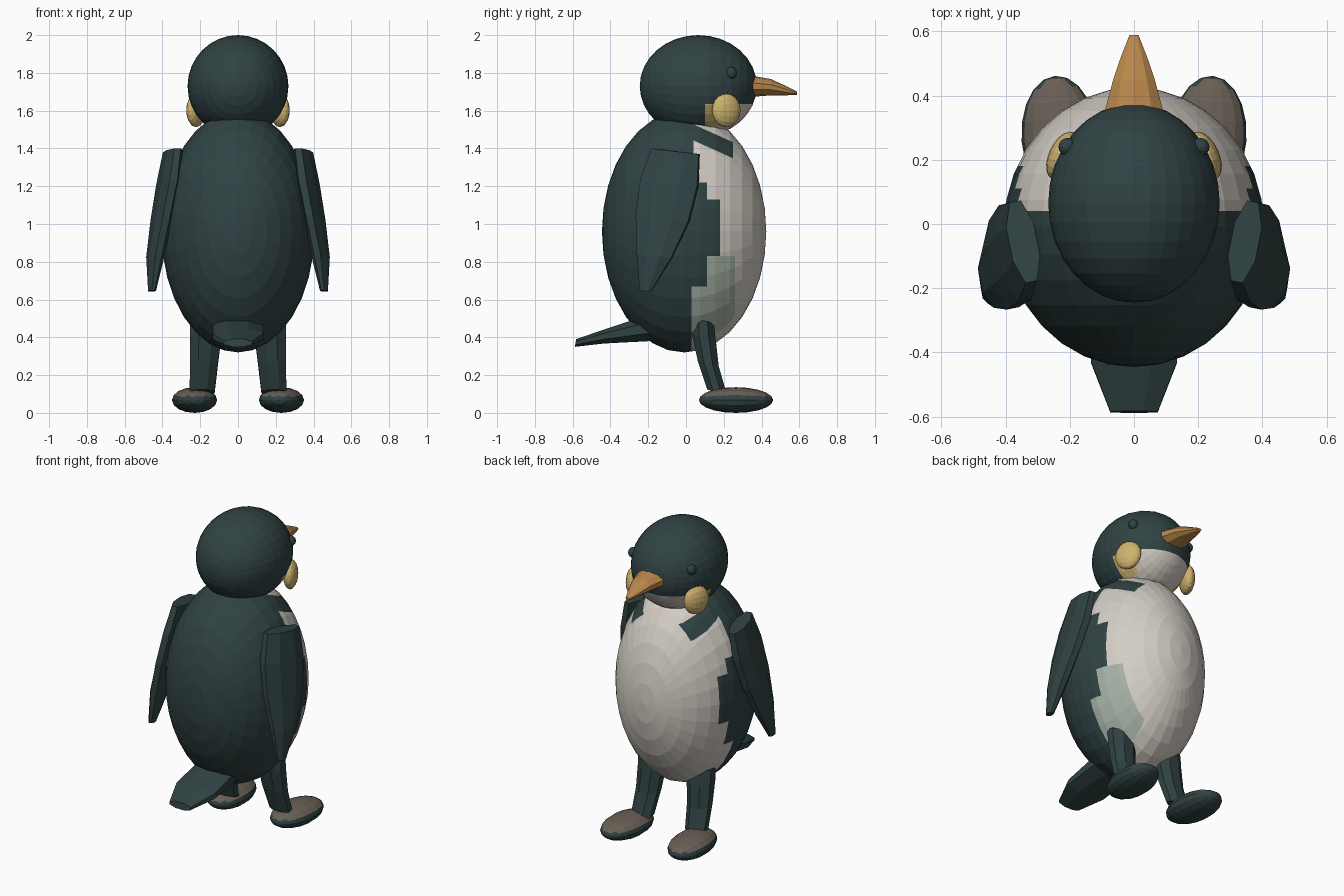
import bpy
import bmesh
import math
from mathutils import Vector, Matrix

old = bpy.data.objects.get("Cube")
if old:
    bpy.data.objects.remove(old, do_unlink=True)


def material(name, rgb):
    m = bpy.data.materials.new(name)
    m.use_nodes = True
    m.diffuse_color = (*rgb, 1)
    m.node_tree.nodes["Principled BSDF"].inputs["Base Color"].default_value = (*rgb, 1)
    return m


DARK = material("dark slate", (0.03, 0.055, 0.056))
WHITE = material("warm white", (0.65, 0.61, 0.55))
GREEN = material("grey green", (0.38, 0.44, 0.38))
YELLOW = material("cheek yellow", (0.62, 0.45, 0.16))
ORANGE = material("beak orange", (0.48, 0.24, 0.07))
BROWN = material("foot brown", (0.14, 0.115, 0.09))


def finish(name, bm, mats, rule=None):
    """Turn a bmesh into an object; rule gives a material index per face centre."""
    bmesh.ops.recalc_face_normals(bm, faces=bm.faces)
    if rule:
        for f in bm.faces:
            f.material_index = rule(f.calc_center_median())
    mesh = bpy.data.meshes.new(name)
    bm.to_mesh(mesh)
    bm.free()
    for m in mats:
        mesh.materials.append(m)
    ob = bpy.data.objects.new(name, mesh)
    bpy.context.collection.objects.link(ob)
    return ob


def ellipsoid(name, centre, radii, mats, segs=32, rings=16, rule=None, cuts=(), turn=None):
    """Sphere with its poles along y, optionally cut by planes for paint edges."""
    bm = bmesh.new()
    bmesh.ops.create_uvsphere(bm, u_segments=segs, v_segments=rings, radius=1)
    shape = Matrix.Diagonal((*radii, 1)) @ Matrix.Rotation(math.pi / 2, 4, 'X')
    if turn:
        shape = turn @ shape
    bmesh.ops.transform(bm, matrix=Matrix.Translation(centre) @ shape, verts=bm.verts)
    for point, normal in cuts:
        bmesh.ops.bisect_plane(bm, geom=bm.verts[:] + bm.edges[:] + bm.faces[:],
                               plane_co=point, plane_no=normal, dist=1e-5)
    return finish(name, bm, mats, rule)


def loft(name, sections, sides, mat, across, deep):
    """Skin rings of (centre, half width, half depth) and cap both ends."""
    bm = bmesh.new()
    across, deep = Vector(across), Vector(deep)
    loops = []
    for centre, w, d in sections:
        ring = []
        for i in range(sides):
            a = math.tau * (i + 0.5) / sides
            ring.append(bm.verts.new(Vector(centre) + across * w * math.cos(a)
                                     + deep * d * math.sin(a)))
        loops.append(ring)
    for low, high in zip(loops, loops[1:]):
        for i in range(sides):
            j = (i + 1) % sides
            bm.faces.new((low[i], low[j], high[j], high[i]))
    bm.faces.new(loops[0])
    bm.faces.new(loops[-1])
    return finish(name, bm, [mat])


def y_cut(y):
    return (0, y, 0), (0, 1, 0)


def z_cut(z):
    return (0, 0, z), (0, 0, 1)


# Stepped paint edge of the chest: (up to this height, white begins at this y)
STEPS = ((0.67, 0.03), (0.83, 0.11), (1.13, 0.18), (1.22, 0.11), (1.70, 0.04))


def body_paint(c):
    start = next(y for z, y in STEPS if c.z < z)
    if c.y < start:
        return 0
    # sloping shoulder band
    height = c.z + 0.45 * c.y
    if 1.46 < height < 1.545 and c.y < 0.25:
        return 0
    # tinted patch on one flank
    if c.x > 0.14 and 0.42 < c.z < 0.83 and c.y < 0.26:
        return 2
    return 1


body_cuts = [y_cut(y) for y in (0.03, 0.04, 0.11, 0.18, 0.25, 0.26)]
body_cuts += [z_cut(z) for z in (0.42, 0.67, 0.83, 1.13, 1.22)]
body_cuts += [((0, 0, h), (0, 0.45, 1)) for h in (1.46, 1.545)]
body_cuts.append(((0.14, 0, 0), (1, 0, 0)))
ellipsoid("body", (0, -0.01, 0.96), (0.405, 0.435, 0.64), [DARK, WHITE, GREEN],
          rule=body_paint, cuts=body_cuts)


def head_paint(c):
    if c.z > 1.635 or c.y < 0.10:
        return 0
    return 2 if c.y < 0.20 and abs(c.x) > 0.12 else 1


ellipsoid("head", (0, 0.065, 1.73), (0.267, 0.31, 0.27), [DARK, WHITE, YELLOW],
          rule=head_paint, cuts=[y_cut(0.10), y_cut(0.20), z_cut(1.635)])

# Beak
loft("beak", [((0, 0.335, 1.73), 0.1, 0.058), ((0, 0.45, 1.724), 0.068, 0.043),
              ((0, 0.52, 1.708), 0.043, 0.027), ((0, 0.588, 1.692), 0.015, 0.009)],
     10, ORANGE, (1, 0, 0), (0, 0, 1))

# Tail
loft("tail", [((0, -0.15, 0.46), 0.14, 0.085), ((0, -0.43, 0.406), 0.145, 0.042),
              ((0, -0.585, 0.37), 0.08, 0.022)],
     8, DARK, (1, 0, 0), (0, 0.15, 1))

for side, s in (("left", 1), ("right", -1)):
    # Eye and cheek
    ellipsoid(side + "_eye", (s * 0.207, 0.24, 1.80), (0.028, 0.028, 0.032), [DARK], 12, 8)
    ellipsoid(side + "_cheek", (s * 0.222, 0.213, 1.602), (0.043, 0.08, 0.09), [YELLOW],
              16, 10, turn=Matrix.Rotation(s * math.radians(25), 4, 'Z'))

    # Wing
    loft(side + "_wing", [((s * 0.345, -0.055, 1.385), 0.046, 0.135),
                          ((s * 0.37, -0.088, 1.22), 0.054, 0.163),
                          ((s * 0.405, -0.124, 1.03), 0.05, 0.15),
                          ((s * 0.437, -0.167, 0.83), 0.045, 0.098),
                          ((s * 0.455, -0.215, 0.645), 0.02, 0.032)],
         8, DARK, (1, -s * 0.2, 0), (s * 0.2, 1, -0.12))

    # Leg
    loft(side + "_leg", [((s * 0.172, 0.09, 0.49), 0.09, 0.06),
                         ((s * 0.172, 0.095, 0.40), 0.09, 0.068),
                         ((s * 0.18, 0.118, 0.26), 0.08, 0.06),
                         ((s * 0.19, 0.165, 0.11), 0.072, 0.056)],
         8, DARK, (1, 0, 0), (0, 1, -0.25))

    # Foot, brown on top
    ellipsoid(side + "_foot", (s * 0.23, 0.265, 0.068), (0.12, 0.197, 0.068),
              [DARK, BROWN], 16, 10, rule=lambda c: int(c.z > 0.085),
              turn=Matrix.Rotation(s * -0.08, 4, 'Z'))
